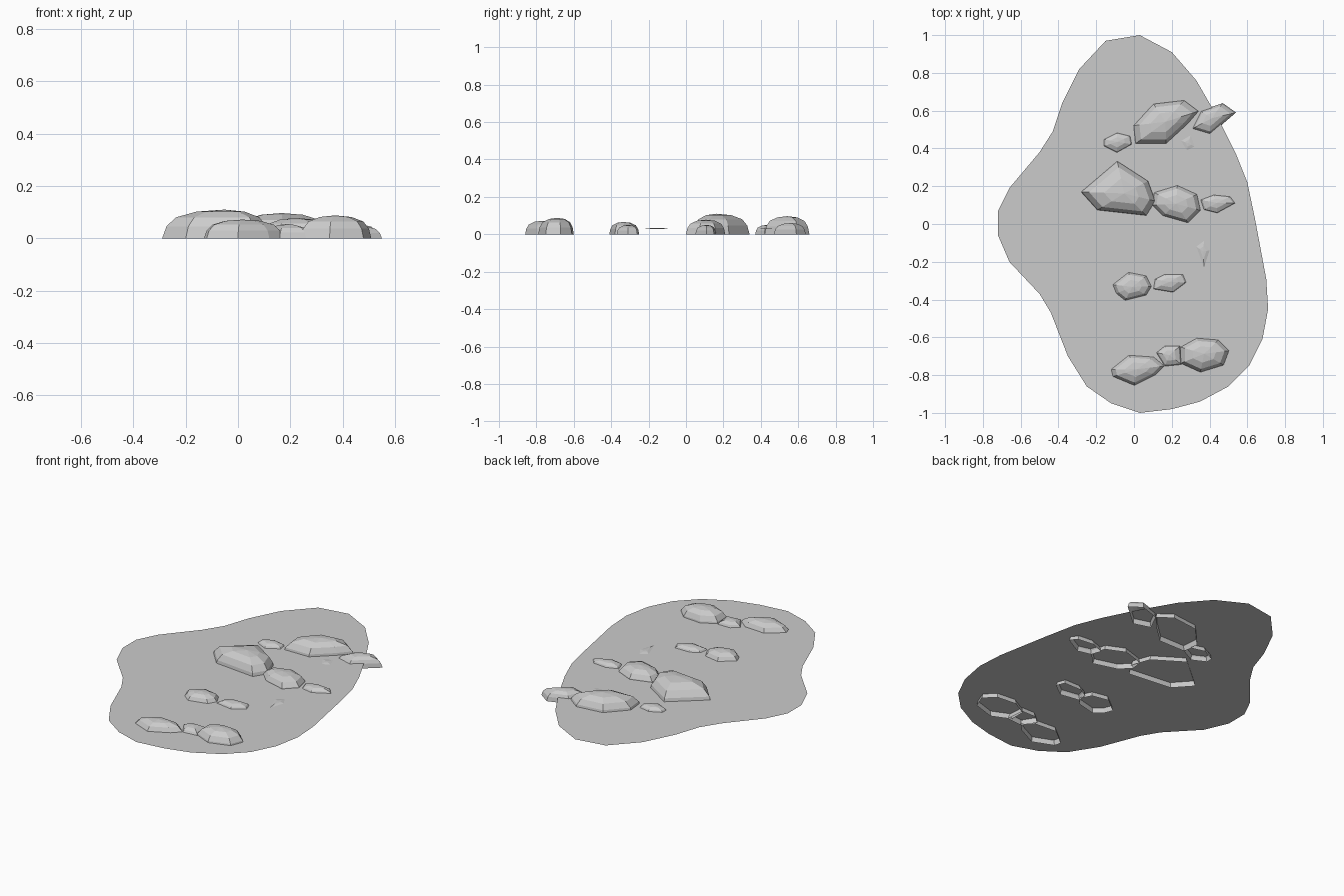
import bpy
import bmesh
from mathutils import Vector

# Outlines are given clockwise in hundredths of a unit
UNIT = 0.01
WATER_LEVEL = 0.028
# Rock side profile: outline scale, share of the full height
ROCK_PROFILE = [(1, 0), (0.93, 0.42), (0.78, 0.73), (0.45, 0.93)]

default_cube = bpy.data.objects.get("Cube")
if default_cube:
    bpy.data.objects.remove(default_cube, do_unlink=True)


def make_material(name, value):
    colour = (value, value, value, 1)
    material = bpy.data.materials.new(name)
    material.use_nodes = True
    material.diffuse_color = colour
    material.node_tree.nodes["Principled BSDF"].inputs["Base Color"].default_value = colour
    return material


stone_grey = make_material("stone grey", 0.6)


def finish(bm, name, material):
    mesh = bpy.data.meshes.new(name)
    bm.to_mesh(mesh)
    bm.free()
    mesh.materials.append(material)
    obj = bpy.data.objects.new(name, mesh)
    bpy.context.collection.objects.link(obj)
    return obj


def to_points(outline):
    """Scale an outline to units and turn it counter-clockwise."""
    return [Vector((x, y, 0)) * UNIT for x, y in reversed(outline)]


def build_dome(name, outline, height, profile, base=0.0):
    """Faceted open-bottomed dome that shrinks towards the outline's centre."""
    points = to_points(outline)
    centre = sum(points, Vector()) / len(points)
    count = len(points)
    bm = bmesh.new()
    rings = []
    for scale, share in profile:
        lift = Vector((0, 0, base + height * share))
        rings.append([bm.verts.new(centre + (p - centre) * scale + lift) for p in points])
    apex = bm.verts.new(centre + Vector((0, 0, base + height)))
    for lower, upper in zip(rings, rings[1:]):
        for i in range(count):
            j = (i + 1) % count
            bm.faces.new((lower[i], lower[j], upper[j], upper[i]))
    for i in range(count):
        bm.faces.new((rings[-1][i], rings[-1][(i + 1) % count], apex))
    return finish(bm, name, stone_grey)


def build_sheet(name, outline, level):
    """Flat sheet facing upwards."""
    bm = bmesh.new()
    bm.faces.new([bm.verts.new(p + Vector((0, 0, level))) for p in to_points(outline)])
    bmesh.ops.triangulate(bm, faces=bm.faces[:])
    return finish(bm, name, stone_grey)


def rock(name, height, outline):
    return build_dome(name, outline, height, ROCK_PROFILE)


# Pond surface
build_sheet("water_surface", [
    (3, 100), (20, 91), (33, 76), (44, 57), (54, 37), (60, 22), (64, 3), (67, -13),
    (70, -29), (71, -45), (68, -61), (61, -75), (50, -86), (35, -94), (20, -98),
    (3, -100), (-12, -95), (-25, -86), (-35, -70), (-44, -47), (-50, -37), (-66, -20),
    (-72, -6), (-72, 7), (-66, 19), (-50, 38), (-43, 49), (-38, 64), (-29, 82), (-15, 97),
], WATER_LEVEL)

# Back row of rocks
rock("back_large_rock", 0.097,
     [(-1, 52), (10, 64), (27, 66), (35, 60), (29, 53), (17, 42), (0, 42)])
rock("back_right_rock", 0.05,
     [(-17, 45), (-9, 49), (-1, 47), (0, 42), (-9, 37), (-17, 41)])
rock("back_left_rock", 0.06,
     [(35, 60), (47, 64), (54, 59), (40, 47), (30, 50)])

# Middle row of rocks
rock("middle_large_rock", 0.11,
     [(-29, 17), (-9, 34), (8, 23), (12, 12), (7, 4), (-20, 7)])
rock("middle_centre_rock", 0.078,
     [(10, 17), (23, 21), (34, 16), (36, 7), (29, 0), (15, 4), (9, 10)])
rock("middle_left_rock", 0.05,
     [(34, 13), (42, 16), (52, 15), (55, 11), (44, 5), (36, 7)])

# Short row of rocks
rock("short_row_right_rock", 0.066,
     [(-12, -32), (-3, -25), (7, -27), (10, -33), (7, -38), (-5, -41), (-10, -37)])
rock("short_row_left_rock", 0.05,
     [(10, -29), (16, -26), (27, -26), (29, -31), (21, -37), (9, -35)])

# Front row of rocks
rock("front_right_rock", 0.072,
     [(-13, -77), (-3, -69), (11, -70), (17, -75), (12, -80), (0, -86), (-12, -81)])
rock("front_centre_rock", 0.055,
     [(11, -68), (16, -64), (25, -64), (26, -75), (16, -76)])
rock("front_left_rock", 0.088,
     [(24, -65), (33, -60), (45, -61), (51, -67), (48, -75), (35, -79), (24, -74)])

# Barely raised swells on the water
SWELL_PROFILE = [(1, 0), (0.5, 0.8)]
build_dome("left_swell", [(33, -12), (37, -9), (40, -14), (37, -23)],
           0.006, SWELL_PROFILE, WATER_LEVEL)
build_dome("back_swell", [(25, 44), (30, 47), (32, 41), (28, 39)],
           0.004, SWELL_PROFILE, WATER_LEVEL)
